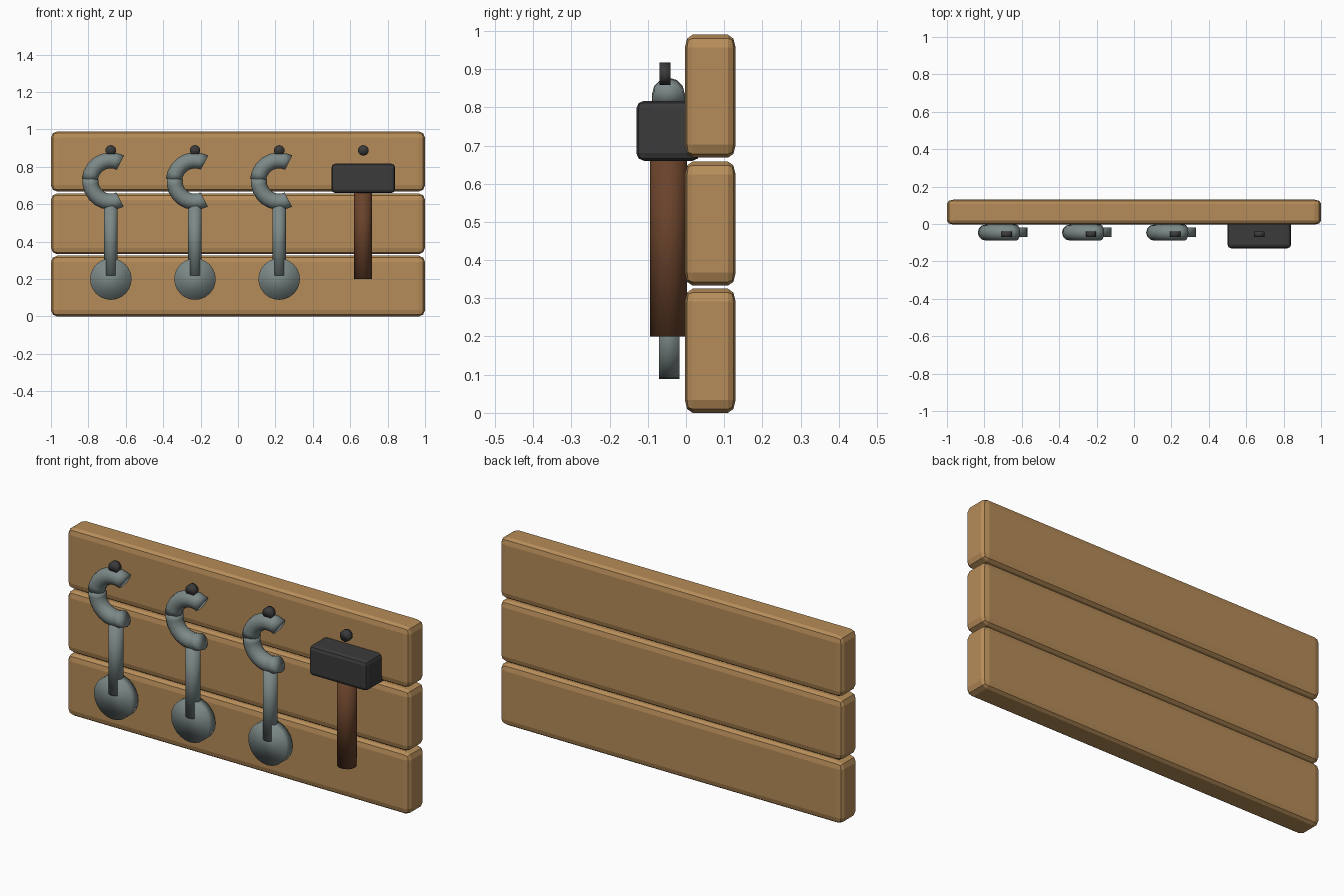
import bpy, bmesh, math
from mathutils import Vector, Matrix

if "Cube" in bpy.data.objects:
    bpy.data.objects.remove(bpy.data.objects["Cube"])


def material(name, rgb):
    m = bpy.data.materials.new(name)
    m.diffuse_color = (*rgb, 1)
    m.use_nodes = True
    m.node_tree.nodes["Principled BSDF"].inputs["Base Color"].default_value = m.diffuse_color
    return m


WOOD = material("plank wood", (0.47, 0.265, 0.10))
STEEL = material("grey steel", (0.20, 0.25, 0.245))
BLACK = material("black iron", (0.043, 0.043, 0.043))
HANDLE = material("dark brown wood", (0.14, 0.055, 0.024))


def finish(bm, name, mat, smooth=True, loc=(0, 0, 0)):
    bmesh.ops.recalc_face_normals(bm, faces=bm.faces)
    for f in bm.faces:
        f.smooth = smooth
    me = bpy.data.meshes.new(name)
    bm.to_mesh(me)
    bm.free()
    me.materials.append(mat)
    ob = bpy.data.objects.new(name, me)
    ob.location = loc
    bpy.context.collection.objects.link(ob)
    return ob


def box(name, lo, hi, bevel, mat, segments=2, squash=1.0):
    """Bevelled box; squash narrows the bevel along y."""
    lo, hi = Vector(lo), Vector(hi)
    size = hi - lo
    bm = bmesh.new()
    bmesh.ops.create_cube(bm, size=1)
    bmesh.ops.scale(bm, vec=(size.x, size.y / squash, size.z), verts=bm.verts)
    bmesh.ops.bevel(bm, geom=bm.edges[:], offset=bevel, segments=segments,
                    affect='EDGES', profile=0.5)
    bmesh.ops.scale(bm, vec=(1, squash, 1), verts=bm.verts)
    return finish(bm, name, mat, False, (lo + hi) / 2)


def cylinder(name, center, radius, depth, sides, mat, along_y=False):
    bm = bmesh.new()
    rot = Matrix.Rotation(math.pi / 2, 3, 'X') if along_y else Matrix.Identity(3)
    bmesh.ops.create_cone(bm, cap_ends=True, segments=sides, radius1=radius,
                          radius2=radius, depth=depth, matrix=rot.to_4x4())
    return finish(bm, name, mat, True, center)


def arc_tube(name, center, major, minor, a0, a1, steps, mat, sides=12):
    """Capped tube following an arc in the xz plane (angles in degrees)."""
    bm = bmesh.new()
    rings = []
    for i in range(steps + 1):
        a = math.radians(a0 + (a1 - a0) * i / steps)
        ring = []
        for j in range(sides):
            b = 2 * math.pi * j / sides
            r = major + minor * math.cos(b)
            ring.append(bm.verts.new((r * math.cos(a), minor * math.sin(b),
                                      r * math.sin(a))))
        rings.append(ring)
    for p, q in zip(rings, rings[1:]):
        for j in range(sides):
            k = (j + 1) % sides
            bm.faces.new((p[j], p[k], q[k], q[j]))
    bm.faces.new(rings[0])
    bm.faces.new(rings[-1])
    return finish(bm, name, mat, True, center)


# Three wall planks
for i, (z0, z1) in enumerate(((0, 0.325), (0.333, 0.658), (0.668, 0.99))):
    box(f"plank_{i + 1}", (-1, -0.003, z0), (1, 0.13, z1), 0.034, WOOD, squash=0.6)

Y = -0.046  # centre plane of the hanging tools

# Three wrenches: hooked jaw, shaft and round end
for i, x in enumerate((-0.68, -0.23, 0.22)):
    n = i + 1
    arc_tube(f"wrench_upper_jaw_{n}", (x, Y, 0.722), 0.113, 0.043, 63, 174, 7, STEEL)
    arc_tube(f"wrench_lower_jaw_{n}", (x, Y, 0.722), 0.109, 0.043, 172, 297, 8, STEEL)
    cylinder(f"wrench_shaft_{n}", (x, Y, 0.41), 0.036, 0.38, 16, STEEL)
    cylinder(f"wrench_round_end_{n}", (x, Y + 0.002, 0.2), 0.111, 0.053, 24, STEEL, True)

# Mallet
box("mallet_head", (0.5, -0.13, 0.66), (0.84, 0.037, 0.817), 0.02, BLACK)
cylinder("mallet_handle", (0.668, Y, 0.45), 0.048, 0.5, 16, HANDLE)

# Peg heads above each tool
for i, x in enumerate((-0.68, -0.23, 0.22, 0.67)):
    cylinder(f"peg_{i + 1}", (x, -0.055, 0.888), 0.029, 0.029, 10, BLACK, True)
